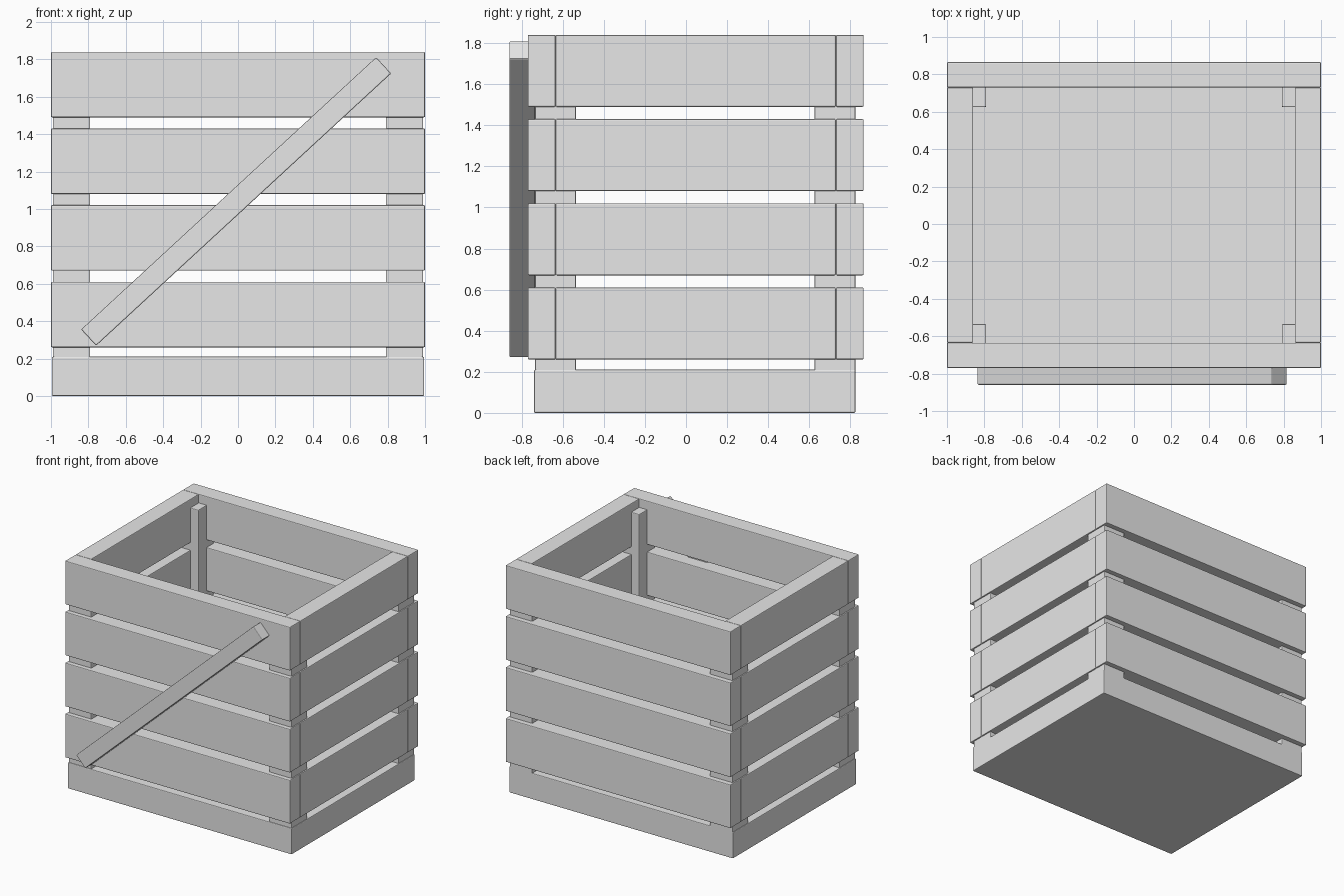
import bpy
import math

cube = bpy.data.objects.get("Cube")
if cube:
    bpy.data.objects.remove(cube)

# Single plain colour
grey = bpy.data.materials.new("light grey")
grey.use_nodes = True
colour = (0.8, 0.8, 0.8, 1)
grey.diffuse_color = colour
grey.node_tree.nodes["Principled BSDF"].inputs["Base Color"].default_value = colour


def board(name, x, y, z, tilt=0):
    """Softly bevelled box spanning the given (low, high) ranges."""
    spans = (x, y, z)
    bpy.ops.mesh.primitive_cube_add(size=1, location=[(a + b) / 2 for a, b in spans])
    ob = bpy.context.object
    ob.name = name
    ob.scale = [b - a for a, b in spans]
    bpy.ops.object.transform_apply(location=False, rotation=False, scale=True)
    ob.rotation_euler.y = tilt
    ob.data.materials.append(grey)
    bevel = ob.modifiers.new("soft edges", "BEVEL")
    bevel.width = 0.006
    bevel.segments = 2
    return ob


# Base slab
board("base", (-0.995, 0.995), (-0.74, 0.825), (0, 0.21))

# Four courses of slats around the crate
for i in range(4):
    z = (0.26 + 0.41 * i, 0.61 + 0.41 * i)
    board(f"front_slat_{i + 1}", (-1, 1), (-0.77, -0.635), z)
    board(f"back_slat_{i + 1}", (-1, 1), (0.73, 0.865), z)
    board(f"left_slat_{i + 1}", (0.86, 1), (-0.635, 0.73), z)
    board(f"right_slat_{i + 1}", (-1, -0.86), (-0.635, 0.73), z)

# Corner posts joining the slats
for side, x in (("left", (0.79, 0.99)), ("right", (-0.99, -0.79))):
    board(f"front_{side}_post", x, (-0.735, -0.535), (0.15, 1.77))
    board(f"back_{side}_post", x, (0.625, 0.825), (0.15, 1.77))

# Diagonal brace across the front
half, wide = 1.073, 0.059
board("diagonal_brace", (-0.01 - half, -0.01 + half), (-0.86, -0.735),
      (1.04 - wide, 1.04 + wide), tilt=-math.radians(42.7))
